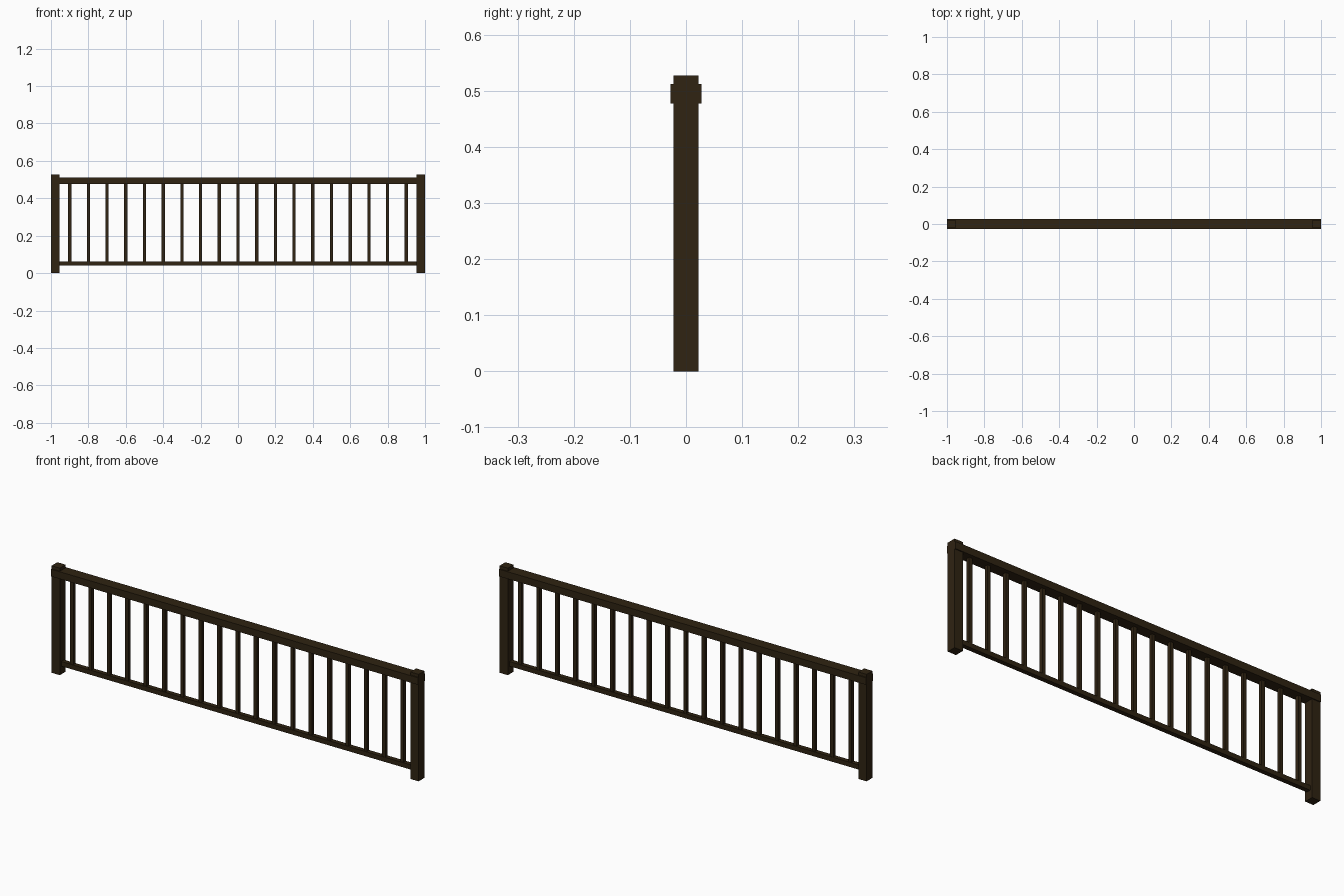
import bpy

cube = bpy.data.objects.get("Cube")
if cube:
    bpy.data.objects.remove(cube, do_unlink=True)

# Dark stained wood
wood = bpy.data.materials.new("dark_brown_wood")
wood.use_nodes = True
color = (0.029, 0.017, 0.006, 1)
wood.diffuse_color = color
bsdf = wood.node_tree.nodes["Principled BSDF"]
bsdf.inputs["Base Color"].default_value = color
bsdf.inputs["Roughness"].default_value = 0.8


def beam(name, x, width, depth, bottom, top):
    """Square-edged timber centred on x, between two heights."""
    bpy.ops.mesh.primitive_cube_add(size=1, location=(x, 0, (bottom + top) / 2))
    obj = bpy.context.object
    obj.name = name
    obj.scale = (width, depth, top - bottom)
    bpy.ops.object.transform_apply(location=False, rotation=False, scale=True)
    obj.data.materials.append(wood)
    return obj


# End posts
POST = 0.045
for side, sign in (("left", 1), ("right", -1)):
    beam(f"{side}_post", sign * (1 - POST / 2), POST, POST, 0, 0.527)

# Handrail wraps the posts, lower rail runs between them
beam("handrail", 0, 1.9995, 0.055, 0.477, 0.512)
beam("lower_rail", 0, 2 - 2 * POST, 0.0225, 0.04, 0.063)

# Evenly spaced balusters
COUNT = 19
for i in range(COUNT):
    beam(f"baluster_{i + 1}", (i - COUNT // 2) * 0.1, 0.017, 0.017, 0.063, 0.477)
